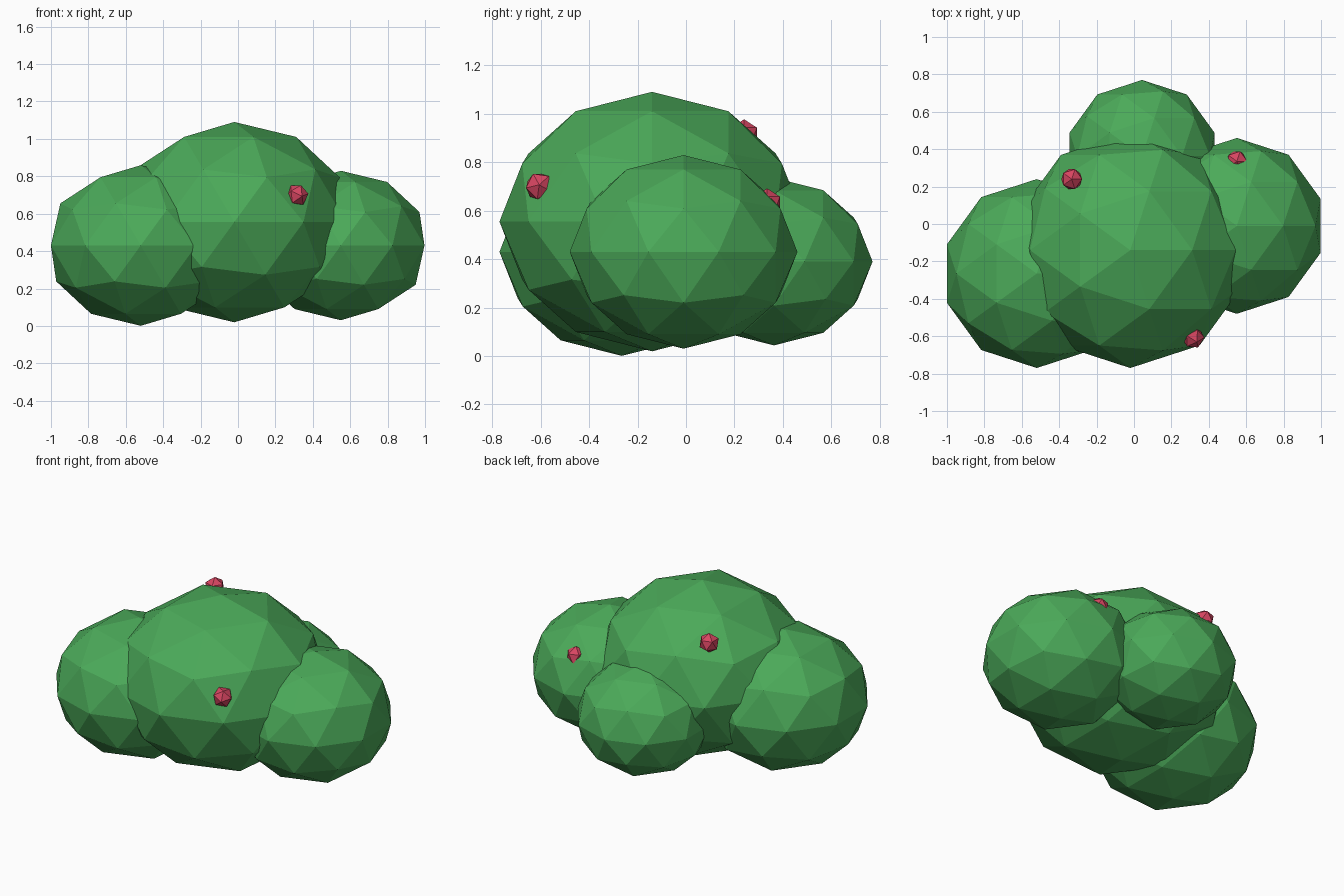
import bpy
from mathutils import Vector

cube = bpy.data.objects.get("Cube")
if cube:
    bpy.data.objects.remove(cube, do_unlink=True)


def make_material(name, colour):
    mat = bpy.data.materials.new(name)
    mat.use_nodes = True
    mat.diffuse_color = colour
    mat.node_tree.nodes["Principled BSDF"].inputs["Base Color"].default_value = colour
    return mat


leaf_green = make_material("leaf green", (0.07, 0.40, 0.10, 1))
berry_red = make_material("berry red", (0.68, 0.06, 0.12, 1))


def faceted_ball(name, centre, radius, detail, squash, mat, turn=(0, 0, 0)):
    """Flat-shaded icosphere, optionally flattened in height."""
    bpy.ops.mesh.primitive_ico_sphere_add(
        subdivisions=detail, radius=radius, location=centre, rotation=turn)
    ball = bpy.context.object
    ball.name = name
    ball.scale.z = squash
    ball.data.materials.append(mat)
    return ball


# Overlapping foliage clumps
for name, centre, radius in (
    ("main_foliage", (-0.02, -0.14, 0.555), 0.63),
    ("right_foliage", (-0.52, -0.265, 0.43), 0.505),
    ("left_foliage", (0.55, -0.01, 0.43), 0.47),
    ("back_foliage", (0.043, 0.363, 0.39), 0.407),
):
    faceted_ball(name, centre, radius, 2, 0.85, leaf_green)

# Berries sitting in the foliage surface
for name, centre, turn in (
    ("front_berry", (0.315, -0.605, 0.70), (0.5, 0.3, 0.2)),
    ("back_berry", (-0.333, 0.24, 0.915), (0, 0, 0)),
    ("left_berry", (0.55, 0.335, 0.63), (0, 0, 0)),
):
    faceted_ball(name, centre, 0.062, 1, 1, berry_red, turn)
